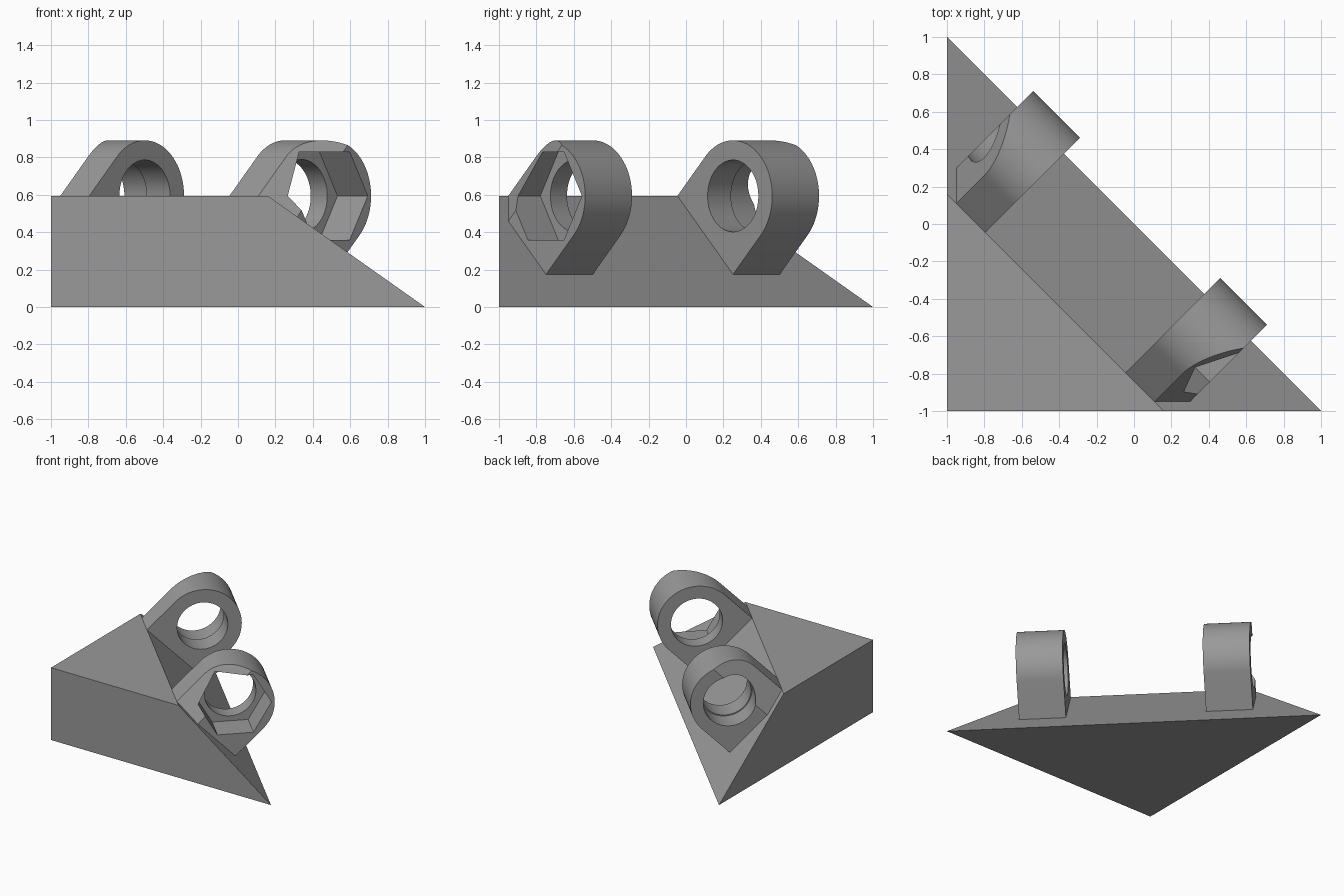
import bpy, bmesh, math
from mathutils import Vector

if "Cube" in bpy.data.objects:
    bpy.data.objects.remove(bpy.data.objects["Cube"])

R2 = math.sqrt(2)
H = 0.594              # wedge height
R = 0.297              # lug outer radius
CS, CZ = -0.175, H     # lug centre (across the slope, height)
T_IN, T_OUT = 0.53, 0.884

grey = bpy.data.materials.new("mid_grey")
grey.diffuse_color = (0.32, 0.32, 0.32, 1)
grey.use_nodes = True
grey.node_tree.nodes["Principled BSDF"].inputs["Base Color"].default_value = grey.diffuse_color


def world(s, t, z):
    """s points out through the long side, t runs along it."""
    return Vector(((s + t) / R2, (s - t) / R2, z))


def make(name, bm):
    bmesh.ops.recalc_face_normals(bm, faces=bm.faces)
    me = bpy.data.meshes.new(name)
    bm.to_mesh(me)
    bm.free()
    me.materials.append(grey)
    ob = bpy.data.objects.new(name, me)
    bpy.context.collection.objects.link(ob)
    return ob


def prism(profile, t0, t1):
    bm = bmesh.new()
    a = [bm.verts.new(world(s, t0, z)) for s, z in profile]
    b = [bm.verts.new(world(s, t1, z)) for s, z in profile]
    bm.faces.new(a)
    bm.faces.new(b[::-1])
    n = len(a)
    for i in range(n):
        j = (i + 1) % n
        bm.faces.new((a[i], a[j], b[j], b[i]))
    bmesh.ops.recalc_face_normals(bm, faces=bm.faces)
    return bm


def ring(r, n):
    return [(CS + r * math.cos(2 * math.pi * i / n),
             CZ + r * math.sin(2 * math.pi * i / n)) for i in range(n)]


def select(ob):
    bpy.ops.object.select_all(action='DESELECT')
    ob.select_set(True)
    bpy.context.view_layer.objects.active = ob


def cut(ob, profile, t0, t1):
    cutter = make("cutter", prism(profile, t0, t1))
    cutter.hide_render = True
    mod = ob.modifiers.new("cut", 'BOOLEAN')
    mod.operation, mod.solver, mod.object = 'DIFFERENCE', 'EXACT', cutter
    select(ob)
    bpy.ops.object.modifier_apply(modifier=mod.name)
    bpy.data.objects.remove(cutter)


# Triangular wedge: flat top at the square corner, 45 degree slope to the long side
k = -1 + (2 - H * R2)
bm = bmesh.new()
low = [bm.verts.new(p) for p in ((-1, -1, 0), (1, -1, 0), (-1, 1, 0))]
top = [bm.verts.new(p) for p in ((-1, -1, H), (k, -1, H), (-1, k, H))]
for i in range(3):
    j = (i + 1) % 3
    bm.faces.new((low[i], low[j], top[j], top[i]))
bm.faces.new(low[::-1])
bm.faces.new(top)
make("corner_wedge", bm)

# Lug outline: half round pointing away from the slope, square foot on it
N = 48
outline = [(CS + R * math.cos(a), CZ + R * math.sin(a))
           for a in (-math.pi / 4 + math.pi * i / N for i in range(N + 1))]
outline += [(CS - 2 * R / R2, CZ), (CS, CZ - 2 * R / R2)]


def lug(name, side):
    bm = prism(outline, side * T_IN, side * T_OUT)
    # Trim the outer corner square to the slope, parallel to the wedge edge
    co, no = Vector((0.11, -0.95, H)), Vector((1, -3, R2))
    if side < 0:
        co, no = Vector((co.y, co.x, co.z)), Vector((no.y, no.x, no.z))
    res = bmesh.ops.bisect_plane(bm, geom=bm.verts[:] + bm.edges[:] + bm.faces[:],
                                 plane_co=co, plane_no=no.normalized(),
                                 clear_outer=True)
    edges = [e for e in bm.edges if e.is_boundary]
    bmesh.ops.holes_fill(bm, edges=edges, sides=0)
    return make(name, bm)


# Lug with a hexagonal nut pocket on its outer side
nut_lug = lug("nut_lug", 1)
cut(nut_lug, ring(0.195, 64), 0.4, 1.1)
cut(nut_lug, ring(0.272, 6), 0.655, 1.1)

# Lug with a slightly stepped round bore
bolt_lug = lug("bolt_lug", -1)
cut(bolt_lug, ring(0.192, 64), -0.4, -1.1)
cut(bolt_lug, ring(0.2, 64), -0.707, -1.1)

for ob in (nut_lug, bolt_lug):
    select(ob)
    bpy.ops.object.shade_smooth_by_angle(angle=math.radians(25))
